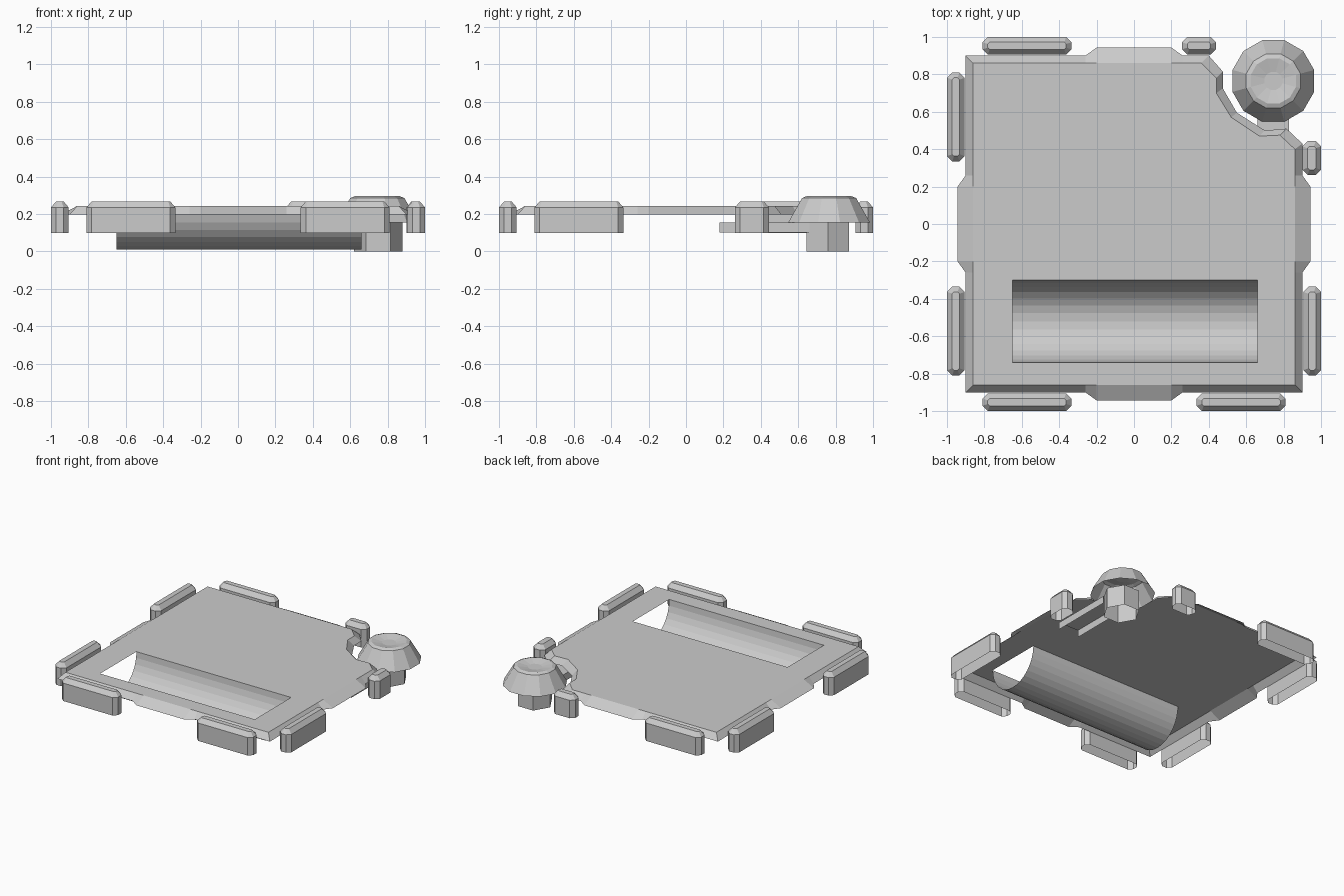
import bpy, bmesh
from math import sin, cos, pi

if "Cube" in bpy.data.objects:
    bpy.data.objects.remove(bpy.data.objects["Cube"])


def make(name, bm):
    mesh = bpy.data.meshes.new(name)
    bm.to_mesh(mesh)
    bm.free()
    ob = bpy.data.objects.new(name, mesh)
    bpy.context.collection.objects.link(ob)
    return ob


def loft(bm, rings, cap=True, closed=True):
    """Join rings of points with quads, optionally capping the last ring."""
    vr = [[bm.verts.new(p) for p in r] for r in rings]
    n = len(vr[0])
    for a, b in zip(vr, vr[1:]):
        for i in range(n if closed else n - 1):
            j = (i + 1) % n
            bm.faces.new((a[i], a[j], b[j], b[i]))
    if cap:
        bm.faces.new(vr[-1])
    return vr


def circle(cx, cy, r, z, n, start=0.0):
    return [(cx + r * cos(start + 2 * pi * i / n),
             cy + r * sin(start + 2 * pi * i / n), z) for i in range(n)]


TOP, RIM = 0.243, 0.198
TX0, TX1, TY0, TY1 = -0.65, 0.66, -0.74, -0.30

# Deck outline: a tabbed side turned four times, back right corner notched
inner, outer = [], []
for k in range(4):
    c, s = [(1, 0), (0, 1), (-1, 0), (0, -1)][k]
    side = [(-0.26, 0.86, 0.90), (-0.20, 0.86, 0.943),
            (0.20, 0.86, 0.943), (0.26, 0.86, 0.90)]
    for x, a, b in side:
        inner.append((x * c + a * s, x * s - a * c, TOP))
        outer.append((x * c + b * s, x * s - b * c, RIM))
    if k == 1:
        notch_in = [(0.86, 0.40), (0.78, 0.475), (0.67, 0.47),
                    (0.52, 0.57), (0.44, 0.70), (0.44, 0.78), (0.36, 0.86)]
        notch_out = [(0.90, 0.43), (0.815, 0.51), (0.70, 0.50),
                     (0.55, 0.595), (0.475, 0.725), (0.475, 0.815), (0.40, 0.90)]
        inner += [(x, y, TOP) for x, y in notch_in]
        outer += [(x, y, RIM) for x, y in notch_out]
    else:
        inner.append((0.86 * (c + s), 0.86 * (s - c), TOP))
        outer.append((0.90 * (c + s), 0.90 * (s - c), RIM))

# Deck: sloping skirt and a flat top with a rectangular opening
bm = bmesh.new()
rim = loft(bm, [outer, inner], cap=False)[1]
hole = [bm.verts.new(p) for p in ((TX0, TY0, TOP), (TX1, TY0, TOP),
                                  (TX1, TY1, TOP), (TX0, TY1, TOP))]
edges = [bm.edges.new((hole[i], hole[(i + 1) % 4])) for i in range(4)]
edges += [bm.edges.get((rim[i], rim[(i + 1) % len(rim)])) for i in range(len(rim))]
bmesh.ops.triangle_fill(bm, edges=edges, use_beauty=True, normal=(0, 0, 1))
for f in bm.faces:
    if f.normal.z < 0:
        f.normal_flip()
make("deck", bm)

# Trough: open-ended half pipe hanging below the opening
bm = bmesh.new()
N = 16
arc = [((TY0 + TY1) / 2 - 0.22 * cos(pi * i / N), TOP - 0.233 * sin(pi * i / N))
       for i in range(N + 1)]
loft(bm, [[(TX1, y, z) for y, z in arc], [(TX0, y, z) for y, z in arc]],
     cap=False, closed=False)
bmesh.ops.reverse_faces(bm, faces=bm.faces[:])
make("trough", bm)


# Bumpers: chamfered hollow blocks, open underneath
def bumper(name, x0, x1, y0, y1):
    def ring(d, ch, z):
        a, b, c, e = x0 + d, x1 - d, y0 + d, y1 - d
        return [(a + ch, c, z), (b - ch, c, z), (b, c + ch, z), (b, e - ch, z),
                (b - ch, e, z), (a + ch, e, z), (a, e - ch, z), (a, c + ch, z)]
    bm = bmesh.new()
    loft(bm, [ring(0, 0.028, 0.098), ring(0, 0.028, 0.235), ring(0.028, 0.01, 0.268)])
    make(name, bm)


LO, HI = 0.905, 1.0
for tag, a, b in (("a", -0.81, -0.335), ("b", 0.335, 0.81)):
    bumper("front_bumper_" + tag, a, b, -HI, -LO)
    bumper("left_bumper_" + tag, -HI, -LO, a, b)
bumper("right_bumper_long", LO, HI, -0.81, -0.335)
bumper("right_bumper_short", LO - 0.005, HI, 0.262, 0.443)
bumper("back_bumper_long", -0.81, -0.335, LO, HI)
bumper("back_bumper_short", 0.257, 0.438, LO, HI)

# Dome: twelve-sided cap with a dished top
CX, CY = 0.745, 0.765
bm = bmesh.new()
loft(bm, [circle(CX, CY, r, z, 12, pi / 12) for r, z in
          ((0.226, 0.155), (0.15, 0.285), (0.125, 0.295), (0.05, 0.28))])
make("dome", bm)

# Post: hexagonal tube under the dome
bm = bmesh.new()
loft(bm, [circle(0.75, 0.758, 0.13, z, 6) for z in (0.0, 0.158)])
make("post", bm)

# Arm: inverted channel running from the post under the deck
bm = bmesh.new()
loft(bm, [[(x, 0.18, z), (x, 0.66, z)] for x, z in
          ((0.83, 0.10), (0.83, 0.155), (0.66, 0.155), (0.66, 0.10))],
     cap=False, closed=False)
bmesh.ops.reverse_faces(bm, faces=[f for f in bm.faces
                                   if (f.normal_update() or f.normal).z < -0.5])
bmesh.ops.recalc_face_normals(bm, faces=bm.faces[:])
make("arm", bm)
